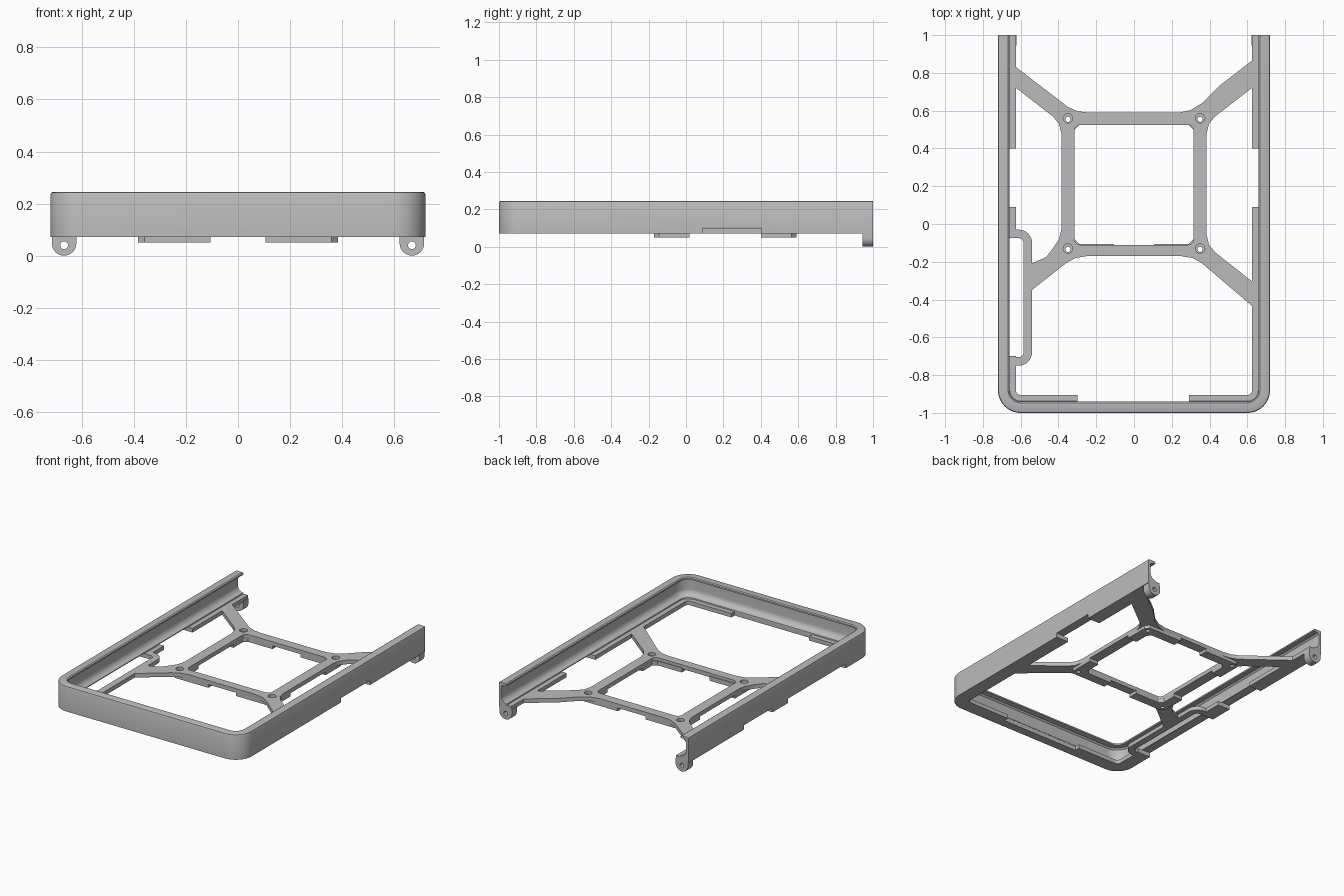
import bpy, bmesh
from math import sin, cos, pi, radians
from mathutils import Matrix

cube = bpy.data.objects.get("Cube")
if cube:
    bpy.data.objects.remove(cube, do_unlink=True)

grey = bpy.data.materials.new("plain grey")
grey.use_nodes = True
grey.diffuse_color = (0.5, 0.5, 0.5, 1)
grey.node_tree.nodes["Principled BSDF"].inputs["Base Color"].default_value = (0.5, 0.5, 0.5, 1)

BASE, FLOOR, TOP = 0.072, 0.1, 0.245   # underside, flange top, rim top
W, R = 0.72, 0.12                      # half width, front corner radius


def add_object(name, bm, smooth=True):
    bmesh.ops.remove_doubles(bm, verts=bm.verts, dist=1e-5)
    bmesh.ops.recalc_face_normals(bm, faces=bm.faces)
    mesh = bpy.data.meshes.new(name)
    bm.to_mesh(mesh)
    bm.free()
    mesh.materials.clear()
    mesh.materials.append(grey)
    ob = bpy.data.objects.new(name, mesh)
    bpy.context.collection.objects.link(ob)
    bpy.ops.object.select_all(action='DESELECT')
    ob.select_set(True)
    bpy.context.view_layer.objects.active = ob
    if smooth:
        bpy.ops.object.shade_smooth_by_angle(angle=radians(35))
    return ob


def arc(cx, cy, r, a0, a1, n=8):
    return [(cx + r * cos(radians(a0 + (a1 - a0) * i / n)),
             cy + r * sin(radians(a0 + (a1 - a0) * i / n))) for i in range(n + 1)]


def circle(cx, cy, r):
    return arc(cx, cy, r, 0, 360, 24)[:-1]


def plate(name, loops, z0, z1, matrix=Matrix()):
    """Flat plate from an outline and its holes."""
    curve = bpy.data.curves.new(name, 'CURVE')
    curve.dimensions = '2D'
    curve.fill_mode = 'BOTH'
    curve.extrude = (z1 - z0) / 2
    for loop in loops:
        sp = curve.splines.new('POLY')
        sp.points.add(len(loop) - 1)
        for p, (x, y) in zip(sp.points, loop):
            p.co = (x, y, 0, 1)
        sp.use_cyclic_u = True
    tmp = bpy.data.objects.new(name + " outline", curve)
    bpy.context.collection.objects.link(tmp)
    dg = bpy.context.evaluated_depsgraph_get()
    mesh = bpy.data.meshes.new_from_object(tmp.evaluated_get(dg))
    bm = bmesh.new()
    bm.from_mesh(mesh)
    bpy.data.objects.remove(tmp, do_unlink=True)
    bpy.data.meshes.remove(mesh)
    bm.transform(matrix @ Matrix.Translation((0, 0, (z0 + z1) / 2)))
    return add_object(name, bm)


# Rail: C-shaped section (inset, height) swept around three sides
section = [(0.095, BASE), (0, BASE), (0, 0.235), (0.003, 0.242), (0.01, TOP),
           (0.053, TOP), (0.06, 0.24), (0.06, 0.23), (0.03, 0.225), (0.02, 0.215)]
section += [(x, z) for x, z in arc(0.06, 0.147, 0.04, 180, 270)]
section += [(0.062, FLOOR), (0.095, FLOOR)]
stations = [(-W + R, 1, 180)]
stations += [(-W + R, -1 + R, 180 + 90 * i / 12) for i in range(13)]
stations += [(W - R, -1 + R, 270 + 90 * i / 12) for i in range(13)]
stations += [(W - R, 1, 360)]
bm = bmesh.new()
rings = []
for cx, cy, a in stations:
    c, s = cos(radians(a)), sin(radians(a))
    rings.append([bm.verts.new((cx + (R - d) * c, cy + (R - d) * s, z)) for d, z in section])
n = len(section)
for a, b in zip(rings, rings[1:]):
    for i in range(n):
        j = (i + 1) % n
        bm.faces.new((a[i], a[j], b[j], b[i]))
bm.faces.new(rings[0])
bm.faces.new(rings[-1])
rail = add_object("rail", bm, smooth=False)

# Notches along the underside of the rail (x0, x1, y0, y1)
notches = [(0.6, 0.8, 0.09, 0.4), (-0.8, -0.6, 0.09, 0.4),
           (-0.8, -0.6, -0.7, -0.075), (-0.3, 0.29, -0.94, -0.85)]
for x0, x1, y0, y1 in notches:
    bm = bmesh.new()
    bmesh.ops.create_cube(bm, size=1, matrix=Matrix.Translation(
        ((x0 + x1) / 2, (y0 + y1) / 2, 0.051)) @ Matrix.Diagonal((x1 - x0, y1 - y0, 0.102, 1)))
    cutter = add_object("notch_cutter", bm, smooth=False)
    cutter.hide_render = True
    mod = rail.modifiers.new("notch", 'BOOLEAN')
    mod.operation = 'DIFFERENCE'
    mod.solver = 'EXACT'
    mod.object = cutter
    bpy.context.view_layer.objects.active = rail
    bpy.ops.object.modifier_apply(modifier=mod.name)
    bpy.data.objects.remove(cutter, do_unlink=True)
bpy.ops.object.select_all(action='DESELECT')
rail.select_set(True)
bpy.ops.object.shade_smooth_by_angle(angle=radians(35))

# Bracket that steps around the side opening
bracket = [(-0.66, -0.75)] + arc(-0.61, -0.68, 0.07, -90, 0) + arc(-0.61, -0.1, 0.07, 0, 90)
bracket += [(-0.66, -0.03), (-0.66, -0.075)] + arc(-0.61, -0.1, 0.025, 90, 0)
bracket += arc(-0.61, -0.68, 0.025, 0, -90) + [(-0.66, -0.705)]
plate("side_bracket", [bracket], BASE, FLOOR)

# Square mount with four flared arms, one outline around the whole
SX, Y0, Y1 = 0.385, -0.17, 0.59
outline = [(-0.24, Y1), (-0.30, 0.597), (-0.35, 0.62), (-0.64, 0.842), (-0.64, 0.732),
           (-0.43, 0.57), (-0.397, 0.53), (-SX, 0.48),
           (-SX, -0.03), (-0.397, -0.08), (-0.43, -0.13), (-0.465, -0.175), (-0.55, -0.212),
           (-0.55, -0.357), (-0.36, -0.208), (-0.31, -0.18), (-0.25, Y0),
           (0.25, Y0), (0.31, -0.18), (0.36, -0.208), (0.64, -0.447), (0.64, -0.316),
           (0.43, -0.15), (0.397, -0.11), (SX, -0.06),
           (SX, 0.48), (0.397, 0.53), (0.43, 0.57), (0.64, 0.732), (0.64, 0.877),
           (0.45, 0.73), (0.36, 0.64), (0.30, 0.603), (0.24, Y1)]
opening = (arc(0.285, 0.495, 0.03, 0, 90) + arc(-0.285, 0.495, 0.03, 90, 180)
           + arc(-0.285, -0.08, 0.03, 180, 270) + arc(0.285, -0.08, 0.03, 270, 360))
holes = [circle(sx * 0.35, y, 0.025) for sx in (-1, 1) for y in (0.56, -0.13)]
plate("square_mount", [outline, opening] + holes, BASE, FLOOR)

# Corner feet under the mount
for sx, side in ((-1, "right"), (1, "left")):
    for sy, end in ((-1, "front"), (1, "back")):
        def place(x, y):
            return (sx * x, 0.21 + sy * y)
        foot = [(0.105, 0.38), (0.36, 0.38), (SX, 0.355), (SX, 0.19), (0.315, 0.19),
                (0.315, 0.29), (0.29, 0.315), (0.105, 0.315)]
        plate(f"foot_{end}_{side}", [[place(*p) for p in foot],
              circle(*place(0.35, 0.344), 0.014)], 0.05, 0.08)

# Hinge lugs at the open end
for sx, side in ((-1, "right"), (1, "left")):
    cx = sx * 0.668
    lug = [(cx + 0.047, 0.08), (cx - 0.047, 0.08)] + arc(cx, 0.047, 0.047, 180, 360, 20)
    plate(f"lug_{side}", [lug, circle(cx, 0.04, 0.015)], 0, 0.055,
          Matrix.Translation((0, 1, 0)) @ Matrix.Rotation(pi / 2, 4, 'X'))
